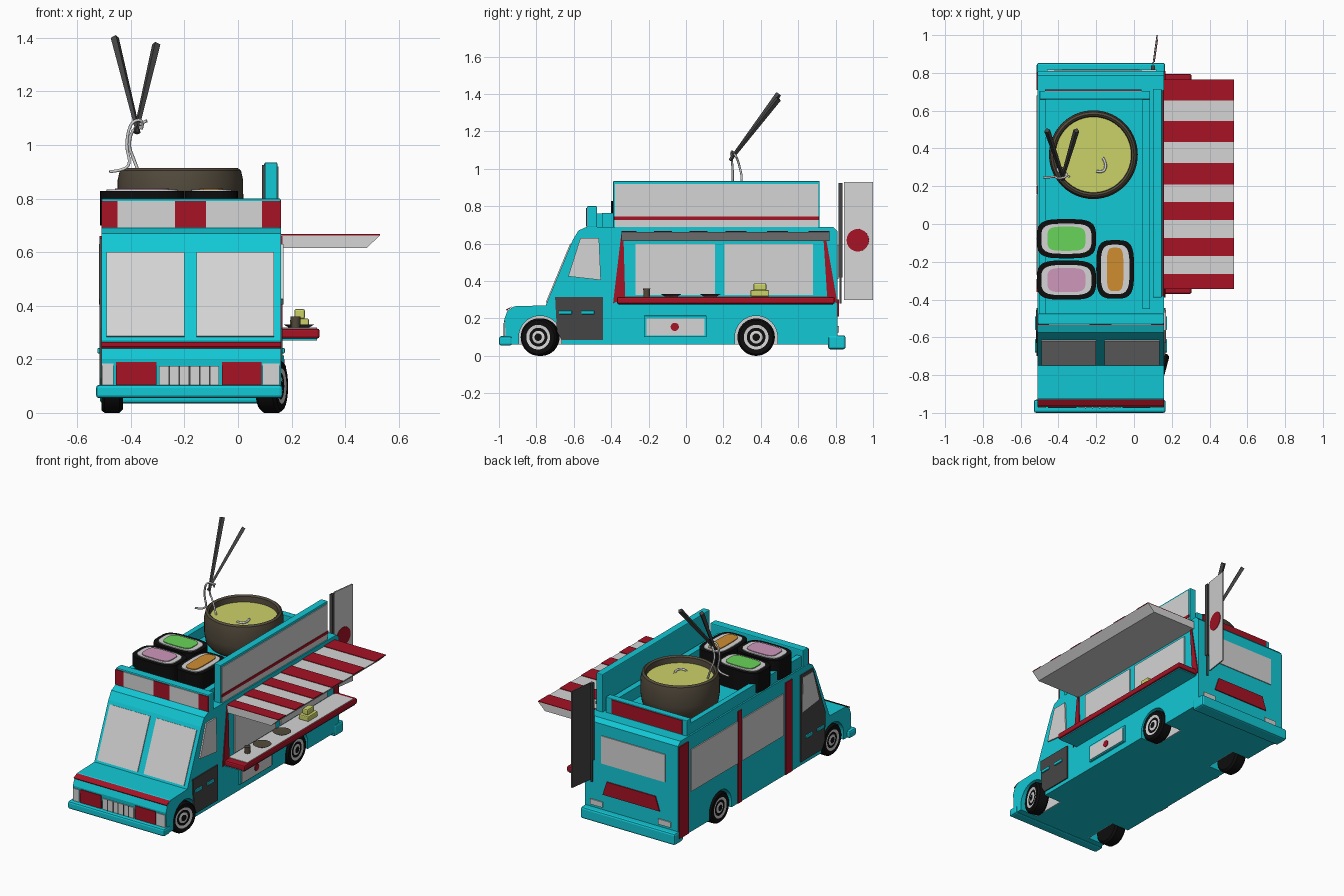
import bpy, bmesh, math
from mathutils import Vector, Matrix

if "Cube" in bpy.data.objects:
    bpy.data.objects.remove(bpy.data.objects["Cube"])

COLOURS = {
    "white": (.66, .66, .66), "teal": (.006, .58, .67), "red": (.38, .006, .018),
    "dark_grey": (.06, .06, .06), "black": (.004, .004, .004), "clay": (.085, .068, .045),
    "broth": (.60, .64, .14), "green": (.14, .66, .10), "pink": (.62, .31, .50),
    "orange": (.62, .27, .03)}
MATS = {}
for n, c in COLOURS.items():
    MATS[n] = bpy.data.materials.new(n)
    MATS[n].diffuse_color = (*c, 1)


def finish(name, bm, mats):
    bmesh.ops.recalc_face_normals(bm, faces=bm.faces)
    me = bpy.data.meshes.new(name)
    bm.to_mesh(me)
    bm.free()
    ob = bpy.data.objects.new(name, me)
    bpy.context.collection.objects.link(ob)
    for m in mats:
        me.materials.append(MATS[m])
    return ob


def prism(name, pts, axis, a, b, mat, bevel=0):
    """Extrude a 2D outline along an axis from a to b."""
    place = {"x": lambda p, t: (t, p[0], p[1]), "y": lambda p, t: (p[0], t, p[1]),
             "z": lambda p, t: (p[0], p[1], t)}[axis]
    bm = bmesh.new()
    lo = [bm.verts.new(place(p, a)) for p in pts]
    hi = [bm.verts.new(place(p, b)) for p in pts]
    bm.faces.new(lo)
    bm.faces.new(hi[::-1])
    for i in range(len(pts)):
        j = (i + 1) % len(pts)
        bm.faces.new((lo[i], lo[j], hi[j], hi[i]))
    if bevel:
        bmesh.ops.bevel(bm, geom=bm.edges[:], offset=bevel, segments=2, affect="EDGES", profile=.5)
    return finish(name, bm, [mat])


def box(name, x0, x1, y0, y1, z0, z1, mat, bevel=0):
    return prism(name, [(x0, y0), (x1, y0), (x1, y1), (x0, y1)], "z", z0, z1, mat, bevel)


def lathe(name, prof, mats, matrix, n=40):
    """Spin (radius, height) points; mats holds one colour per band."""
    bm = bmesh.new()
    slots = list(dict.fromkeys(mats))
    rings = []
    for r, h in prof:
        k = n if r else 1
        rings.append([bm.verts.new(matrix @ Vector((r * math.cos(6.28318531 * i / n),
                                                    r * math.sin(6.28318531 * i / n), h))) for i in range(k)])
    for a, b, m in zip(rings, rings[1:], mats):
        for i in range(n):
            q = [a[i % len(a)], a[(i + 1) % len(a)], b[(i + 1) % len(b)], b[i % len(b)]]
            bm.faces.new(list(dict.fromkeys(q))).material_index = slots.index(m)
    ob = finish(name, bm, slots)
    bpy.ops.object.select_all(action="DESELECT")
    ob.select_set(True)
    bpy.context.view_layer.objects.active = ob
    bpy.ops.object.shade_smooth_by_angle(angle=math.radians(35))
    return ob


def oval(cx, cy, rx, ry, power=1.0, n=32):
    out = []
    for i in range(n):
        c, s = math.cos(2 * math.pi * i / n), math.sin(2 * math.pi * i / n)
        out.append((cx + rx * math.copysign(abs(c) ** power, c), cy + ry * math.copysign(abs(s) ** power, s)))
    return out


def tube(name, pts, r, mat):
    cu = bpy.data.curves.new(name, "CURVE")
    cu.dimensions, cu.bevel_depth, cu.bevel_resolution = "3D", r, 1
    sp = cu.splines.new("NURBS")
    sp.points.add(len(pts) - 1)
    for p, c in zip(sp.points, pts):
        p.co = (*c, 1)
    sp.use_endpoint_u = True
    sp.order_u = 3
    cu.materials.append(MATS[mat])
    ob = bpy.data.objects.new(name, cu)
    bpy.context.collection.objects.link(ob)


L, R = -.51, .16          # side walls of the van
SIDES = ((L - .007, L + .002), (R - .002, R + .007))

# van body with wheel wells cut out
body = prism("body", [(-.96, .06), (-.97, .2), (-.955, .24), (-.92, .265), (-.75, .27), (-.605, .62),
                      (-.575, .67), (-.53, .69), (.785, .69), (.81, .665), (.81, .06)], "x", L, R, "teal")
AXLES = (-.78, .375)


def arch(y, low):
    return [(y + .114 * math.cos(t * math.pi / 20), .1 + .114 * math.sin(t * math.pi / 20))
            for t in range(21)] + [(y - .114, low), (y + .114, low)]


for y in AXLES:
    for a, b in ((L - .05, L + .13), (R - .13, R + .05)):
        cutter = prism("well_cutter", arch(y, -.05), "x", a, b, "teal")
        mod = body.modifiers.new("well", "BOOLEAN")
        mod.operation, mod.object, mod.solver = "DIFFERENCE", cutter, "EXACT"
        bpy.context.view_layer.objects.active = body
        bpy.ops.object.modifier_apply(modifier="well")
        bpy.data.objects.remove(cutter)
    for x in (L + .124, R - .13):
        prism("wheel_well_liner", arch(y, .06), "x", x, x + .006, "white")

# wheels, front right one steered
TYRE = [(0, -.04), (.088, -.04), (.1, -.028), (.1, .028), (.09, .04), (.066, .04), (.05, .036),
        (.034, .036), (.02, .04), (0, .04)]
BANDS = ["black"] * 5 + ["white", "black", "white", "black"]
for y in AXLES:
    for x, s in ((L + .04, -1), (R - .035, 1)):
        turn = math.radians(-15) if (y < 0 and s > 0) else 0
        lathe("wheel", TYRE, BANDS, Matrix.Translation((x, y, .1)) @ Matrix.Rotation(turn, 4, "Z")
              @ Matrix.Rotation(s * math.pi / 2, 4, "Y"))

# bumpers and front face
box("front_bumper", -.53, .167, -1, -.93, .055, .105, "teal", .012)
box("rear_bumper", -.515, .165, .76, .853, .035, .11, "teal", .012)
for x0, x1, z0, z1, m, n in ((-.507, -.465, .105, .185, "white", "headlight"),
                             (.092, .155, .105, .185, "white", "headlight"),
                             (-.455, -.305, .105, .19, "red", "front_panel"),
                             (-.06, .087, .105, .19, "red", "front_panel"),
                             (-.295, -.07, .105, .175, "white", "grille")):
    box(n, x0, x1, -.974, -.96, z0, z1, m)
for i in range(5):
    box("grille_bar", -.26 + i * .038, -.254 + i * .038, -.977, -.96, .105, .175, "dark_grey")
prism("hood_stripe", [(-.959, .241), (-.935, .259), (-.93, .265), (-.963, .247)], "x", L, R, "red")

# windscreen panes lying on the slope
d = Vector((.145, .35)).normalized()
nrm = Vector((-d.y, d.x)) * .006
lo, hi = Vector((-.75, .27)) + d * .015, Vector((-.75, .27)) + d * .355
for x0, x1 in ((-.49, -.2), (-.155, .135)):
    prism("windscreen", [lo, hi, hi + nrm, lo + nrm], "x", x0, x1, "white")

# cab doors
DOOR = [(-.665, .085), (-.69, .13), (-.7, .315), (-.445, .315), (-.445, .085)]
GLASS = [(-.63, .425), (-.565, .63), (-.465, .63), (-.455, .405)]
UPPER = [(-.7, .315), (-.57, .65), (-.445, .65), (-.445, .315)]
for i, (a, b) in enumerate(SIDES):
    prism("door_panel", DOOR, "x", a, b, "dark_grey")
    if i == 0:
        prism("door_upper", UPPER, "x", a, b, "dark_grey")
    prism("door_window", GLASS, "x", a - .002, b + .002, "white")
    for y in (-.64, -.52):
        box("door_handle", a - .008, b + .008, y - .04, y + .03, .222, .242, "teal", .004)

# side windows on both walls, red pillars on the left
for a, b in SIDES:
    for y0, y1 in ((-.27, .155), (.205, .68)):
        box("side_window", a, b, y0, y1, .325, .597, "white")
for y0, y1 in ((.71, .805), (.16, .2), (-.36, -.29)):
    box("red_pillar", *SIDES[0], y0, y1, .062, .66, "red")

# serving hatch: wings, counter and awning
for tri in ([(-.39, .28), (-.325, .31), (-.335, .66), (-.345, .66)], [(.81, .28), (.755, .31), (.733, .66), (.743, .66)]):
    prism("hatch_wing", tri, "x", R - .002, R + .006, "red")
box("counter", R - .01, .305, -.37, .795, .277, .315, "red", .01)
box("counter_base", R - .01, .295, -.36, .785, .271, .279, "teal")
box("counter_top", R, .295, -.325, .765, .313, .318, "white")
prism("awning", [(R, .663), (.53, .663), (.48, .615), (R, .615)], "y", -.344, .766, "white")
for y0, y1 in ((.655, .766), (.434, .545), (.21, .323), (.02, .116), (-.17, -.074), (-.344, -.265)):
    box("awning_stripe", R, .53, y0, y1, .662, .667, "red")

# food on the counter
up = Matrix.Translation
lathe("cup", [(0, 0), (.017, 0), (.019, .042), (0, .042)], ["clay"] * 3, up((.215, -.21, .318)), 16)
for x, y in ((.23, -.08), (.225, .13)):
    lathe("dish", [(0, 0), (.035, 0), (.055, .012), (0, .008)], ["dark_grey"] * 2 + ["clay"], up((x, y, .318)), 20)
box("snack_tray", .195, .265, .345, .445, .318, .352, "broth", .006)
box("snack", .21, .25, .36, .43, .35, .388, "broth", .008)

# lower hatch with dot
box("lower_hatch_frame", R - .005, R + .012, -.225, .11, .1, .215, "teal", .004)
box("lower_hatch", R + .01, R + .016, -.212, .098, .108, .2, "white")
prism("hatch_dot", oval(-.06, .155, .022, .022), "x", R + .015, R + .02, "red")

# rear wall
box("rear_window", -.42, .04, .808, .816, .41, .59, "white")
prism("rear_panel", [(-.38, .21), (.03, .21), (0, .3), (-.35, .3)], "y", .808, .817, "red")
for x in (-.46, .03):
    box("rear_light", x, x + .09, .808, .817, .125, .16, "white")

# roof: striped front parapet, rails and sign board
box("front_parapet", L, R, -.53, -.475, .685, .8, "teal", .006)
for x0, x1, m in ((L, -.45, "red"), (-.45, -.235, "white"), (-.235, -.12, "red"),
                  (-.12, .09, "white"), (.09, R, "red")):
    box("parapet_stripe", x0, x1, -.535, -.528, .692, .79, m)
box("left_rail", L + .01, L + .045, -.48, .7, .685, .76, "teal")
box("right_rail", .045, .085, -.45, .69, .685, .765, "teal")
box("rear_rail", L + .01, .085, .66, .705, .685, .79, "teal", .004)
box("rear_rail_panel", -.47, .04, .7, .711, .695, .785, "red")
box("sign_board", .1, .147, -.39, .715, .685, .935, "teal", .005)
box("sign_face", .145, .152, -.38, .705, .69, .92, "white")
box("sign_stripe", .15, .155, -.385, .71, .727, .745, "red")

# sushi rolls on the roof
for cx, cy, rx, ry, m in ((-.358, -.078, .157, .104, "green"), (-.358, -.297, .157, .104, "pink"),
                          (-.1, -.24, .1, .155, "orange")):
    prism("seaweed", oval(cx, cy, rx, ry, .55), "z", .7, .828, "black")
    prism("rice", oval(cx, cy, rx - .024, ry - .024, .55), "z", .82, .833, "white")
    prism("filling", oval(cx, cy, rx - .056, ry - .04, .5), "z", .825, .838, m)

# soup pot
lathe("soup_pot", [(0, .688), (.2, .688), (.226, .72), (.235, .78), (.234, .87), (.226, .905), (.214, .914),
                   (.203, .905), (.2, .87), (0, .87)], ["clay"] * 8 + ["broth"], up((-.215, .367, 0)), 56)

# chopsticks and noodles
for a, b in (((-.372, .235, 1.045), (-.46, .495, 1.4)), ((-.382, .235, 1.045), (-.305, .495, 1.375))):
    a, b = Vector(a), Vector(b)
    v = b - a
    lathe("chopstick", [(0, 0), (.009, 0), (.016, v.length), (0, v.length)], ["dark_grey"] * 3,
          up(a) @ v.to_track_quat("Z", "Y").to_matrix().to_4x4(), 4)
tube("noodle_left", [(-.48, .245, .9), (-.43, .25, .905), (-.4, .25, .93), (-.42, .25, 1.0), (-.4, .24, 1.09),
                     (-.35, .25, 1.095), (-.36, .27, 1.06)], .006, "white")
tube("noodle_right", [(-.36, .29, .87), (-.39, .3, .95), (-.41, .29, 1.0), (-.39, .27, 1.07), (-.34, .25, 1.09)],
     .006, "white")
tube("noodle_curl", [(-.2, .28, .872), (-.16, .27, .876), (-.145, .32, .876), (-.165, .35, .872)], .007, "white")

# hanging side banner on a pole
box("banner_pole", .09, .11, .815, .838, .42, .925, "dark_grey")
box("banner_pole_tip", .096, .104, .82, .832, .28, .42, "dark_grey")
for ob in (prism("banner", [(.01, .3), (.167, .3), (.167, .93), (.01, .93)], "x", 0, .004, "white"),
           prism("banner_back", [(.01, .3), (.167, .3), (.167, .93), (.01, .93)], "x", -.004, 0, "dark_grey"),
           prism("banner_dot", oval(.085, .618, .06, .06), "x", .003, .007, "red")):
    ob.location = (.1, .835, 0)
    ob.rotation_euler = (0, 0, -.14)

for m in bpy.data.materials:
    if m.users and not m.is_grease_pencil:
        m.use_nodes = True
        m.node_tree.nodes["Principled BSDF"].inputs["Base Color"].default_value = m.diffuse_color
